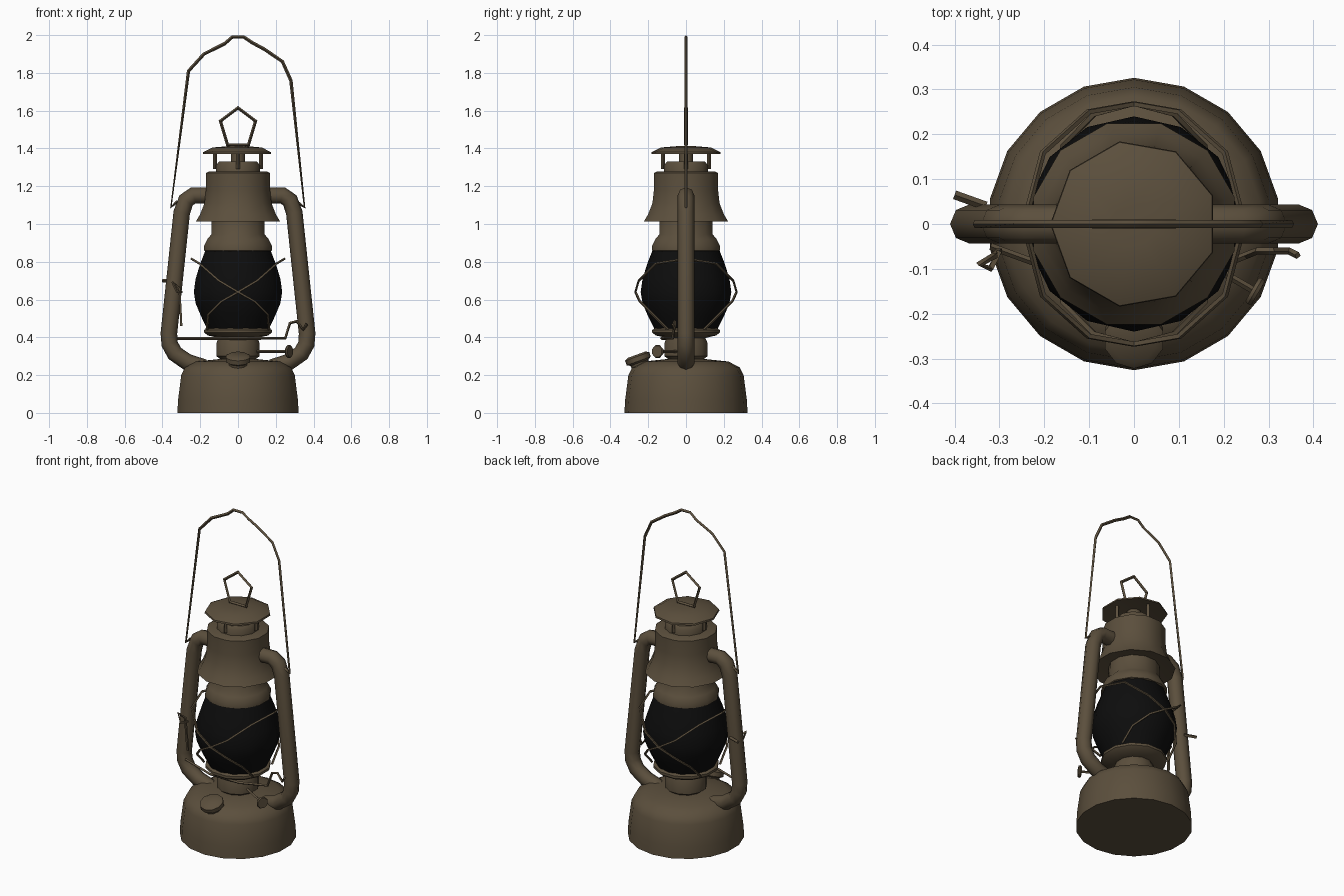
import bpy, bmesh, math
from mathutils import Vector

cube = bpy.data.objects.get("Cube")
if cube:
    bpy.data.objects.remove(cube, do_unlink=True)


def material(name, rgb):
    m = bpy.data.materials.new(name)
    m.use_nodes = True
    m.diffuse_color = (*rgb, 1)
    m.node_tree.nodes["Principled BSDF"].inputs["Base Color"].default_value = (*rgb, 1)
    return m


BRONZE = material("aged bronze", (0.105, 0.078, 0.046))
SOOT = material("sooty glass", (0.004, 0.004, 0.004))


def activate(ob):
    bpy.ops.object.select_all(action='DESELECT')
    ob.select_set(True)
    bpy.context.view_layer.objects.active = ob


def lathe(name, profile, sides, mat=BRONZE, loc=(0, 0, 0), rot=(0, 0, 0), angle=48):
    """Revolve (radius, height) points about z and close both ends."""
    bm = bmesh.new()
    rings = []
    for r, z in profile:
        rings.append([bm.verts.new((r * math.cos(a), r * math.sin(a), z))
                      for a in (math.tau * (i + .5) / sides for i in range(sides))])
    for low, high in zip(rings, rings[1:]):
        for i in range(sides):
            j = (i + 1) % sides
            bm.faces.new((low[i], low[j], high[j], high[i]))
    bm.faces.new(rings[0][::-1])
    bm.faces.new(rings[-1])
    bmesh.ops.recalc_face_normals(bm, faces=bm.faces)
    mesh = bpy.data.meshes.new(name)
    bm.to_mesh(mesh)
    bm.free()
    mesh.materials.append(mat)
    ob = bpy.data.objects.new(name, mesh)
    bpy.context.collection.objects.link(ob)
    ob.location, ob.rotation_euler = loc, rot
    activate(ob)
    bpy.ops.object.shade_smooth_by_angle(angle=math.radians(angle))
    return ob


def pipe(name, points, radius, detail=0, closed=False):
    """Sweep a round section along a path."""
    cu = bpy.data.curves.new(name, 'CURVE')
    cu.dimensions = '3D'
    cu.bevel_depth, cu.bevel_resolution = radius, detail
    cu.use_fill_caps = True
    sp = cu.splines.new('POLY')
    sp.points.add(len(points) - 1)
    for p, co in zip(sp.points, points):
        p.co = (*co, 1)
    sp.use_cyclic_u = closed
    cu.materials.append(BRONZE)
    ob = bpy.data.objects.new(name, cu)
    bpy.context.collection.objects.link(ob)
    activate(ob)
    bpy.ops.object.convert(target='MESH')
    bpy.ops.object.shade_smooth_by_angle(angle=math.radians(50))
    return ob


# Fuel tank and filler cap
lathe("fuel_tank", [(.326, 0), (.322, .07), (.305, .2), (.285, .24), (.225, .272), (.1, .285)], 18)
lathe("filler_cap", [(.045, -.07), (.05, -.01), (.068, 0), (.068, .025), (.05, .035)], 10,
      loc=(0, -.25, .275), rot=(math.radians(20), 0, 0))

# Burner, gallery plate and globe
lathe("burner", [(.085, .24), (.09, .28), (.118, .3), (.118, .37), (.1, .41)], 12)
lathe("gallery_plate", [(.1, .395), (.165, .41), (.185, .425), (.185, .44), (.165, .45)], 12)
lathe("globe", [(.165, .44), (.2, .51), (.23, .58), (.24, .64), (.23, .71), (.205, .79), (.175, .865)],
      14, SOOT)

# Chimney collar, flared hood and vent
lathe("chimney_collar", [(.165, .85), (.186, .86), (.186, .885), (.168, .92), (.146, .945), (.143, 1.04)], 12)
lathe("hood", [(.14, 1.03), (.232, 1.012), (.208, 1.05), (.184, 1.11), (.176, 1.18), (.176, 1.27),
               (.16, 1.278)], 12)
lathe("vent_ring", [(.12, 1.26), (.12, 1.31), (.105, 1.33)], 12)
lathe("vent_neck", [(.04, 1.32), (.04, 1.39)], 8)
lathe("cap", [(.1, 1.385), (.187, 1.37), (.185, 1.38), (.135, 1.405), (.05, 1.412)], 9)
for i in range(4):
    a = math.tau * i / 4
    x, y = .122 * math.cos(a), .122 * math.sin(a)
    pipe("cap_post", [(x, y, 1.29), (x, y, 1.39)], .011)

# Side air tubes
for s, side in ((1, "left"), (-1, "right")):
    path = [(.14, 1.15), (.235, 1.152), (.275, 1.125), (.298, 1.06), (.366, .42),
            (.362, .365), (.335, .315), (.27, .27), (.18, .24)]
    pipe(side + "_air_tube", [(s * x, 0, z) for x, z in path], .044, 2)

# Carrying bail and top ring
bail = [(-.32, 1.12), (-.355, 1.09), (-.262, 1.81), (-.18, 1.9), (-.07, 1.955), (-.03, 1.99), (.03, 1.99),
        (.075, 1.96), (.14, 1.925), (.235, 1.86), (.28, 1.76), (.352, 1.09), (.32, 1.11)]
pipe("bail", [(x, 0, z) for x, z in bail], .009)
ring = [(-.055, 1.418), (-.093, 1.545), (0, 1.615), (.093, 1.545), (.055, 1.418)]
pipe("top_ring", [(x, 0, z) for x, z in ring], .01, closed=True)

# Crossed guard wires, front and back
guard = [(-60, .19, .44), (-42, .235, .52), (-20, .26, .59), (0, .268, .64),
         (22, .27, .7), (52, .258, .79), (90, .245, .815)]
for face, facing in ((-1, "front"), (1, "back")):
    for s in (1, -1):
        pts = [(s * r * math.sin(math.radians(a)), face * r * math.cos(math.radians(a)), z)
               for a, r, z in guard]
        pipe(facing + "_guard_wire", pts, .007)

# Globe lift bar with its bent handle
pipe("lift_bar", [(-.32, -.05, .395), (-.1, -.13, .395), (.1, -.13, .395), (.25, -.07, .395),
                  (.275, -.06, .475), (.31, -.06, .485), (.345, -.06, .44), (.365, -.07, .47)], .008)
pipe("lift_catch", [(-.3, -.06, .46), (-.31, -.07, .66), (-.345, -.09, .69), (-.32, -.1, .64),
                    (-.3, -.06, .64)], .008)
pipe("lift_hook", [(-.33, .04, .7), (-.4, .065, .7)], .01)

# Wick knob
inner, outer = Vector((.08, -.04, .325)), Vector((.27, -.15, .325))
pipe("wick_rod", [inner, outer], .008)
axis = (outer - inner).to_track_quat('Z', 'Y').to_euler()
lathe("wick_knob", [(.032, -.008), (.036, 0), (.032, .008)], 8, loc=outer, rot=axis)
